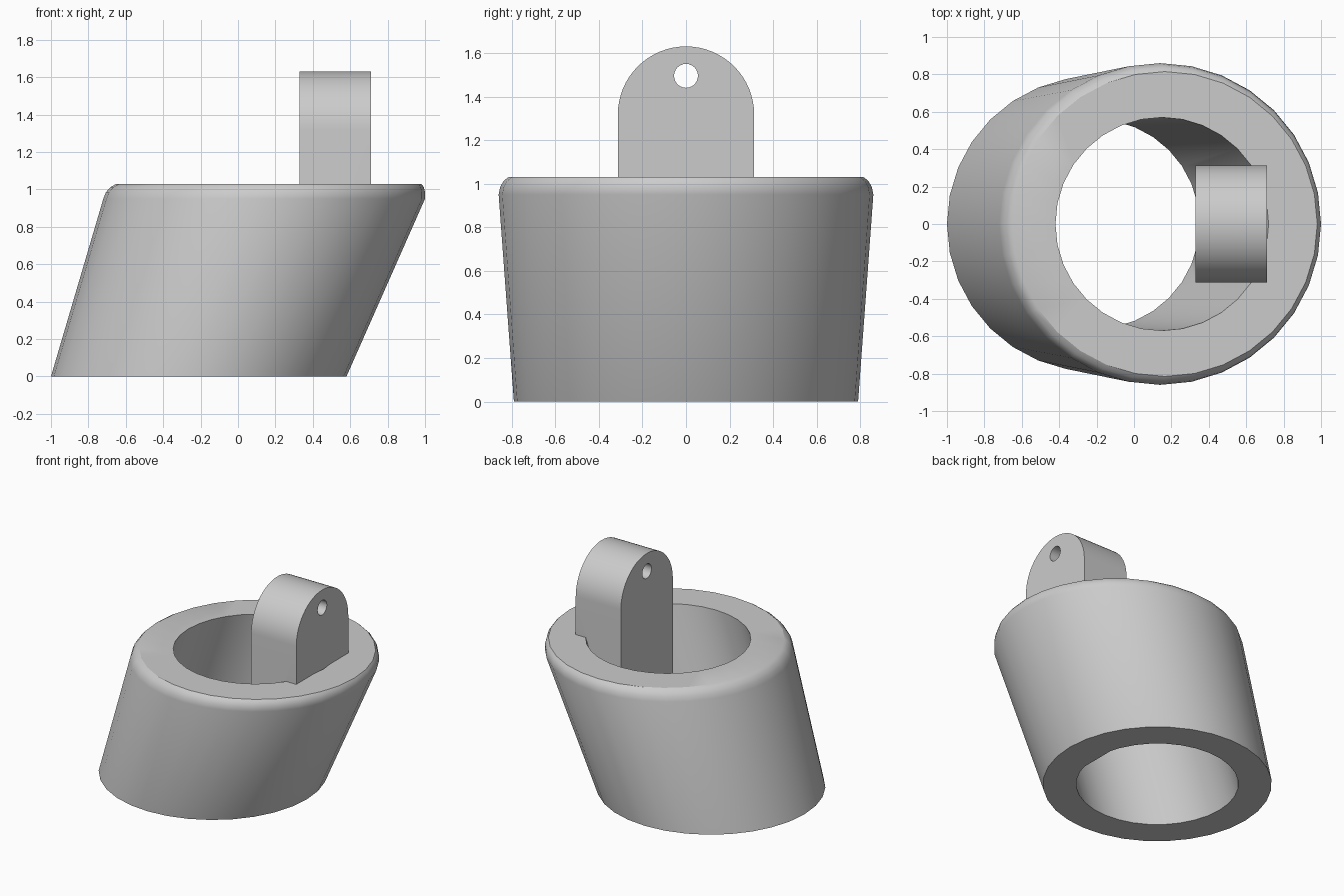
import bpy
import bmesh
from math import sin, cos, pi

cube = bpy.data.objects.get("Cube")
if cube:
    bpy.data.objects.remove(cube, do_unlink=True)

grey = bpy.data.materials.new("plain_grey")
grey.use_nodes = True
COLOUR = (0.6, 0.6, 0.6, 1)
grey.diffuse_color = COLOUR
grey.node_tree.nodes["Principled BSDF"].inputs["Base Color"].default_value = COLOUR

SIDES = 32


def make_object(name, bm):
    bmesh.ops.recalc_face_normals(bm, faces=bm.faces)
    mesh = bpy.data.meshes.new(name)
    bm.to_mesh(mesh)
    bm.free()
    mesh.materials.append(grey)
    obj = bpy.data.objects.new(name, mesh)
    bpy.context.collection.objects.link(obj)
    return obj


def prism(name, outline, x0, x1):
    """Extrude a (y, z) outline along x."""
    bm = bmesh.new()
    face = bm.faces.new([bm.verts.new((x0, y, z)) for y, z in outline])
    moved = bmesh.ops.extrude_face_region(bm, geom=[face])["geom"]
    bmesh.ops.translate(bm, vec=(x1 - x0, 0, 0),
                        verts=[v for v in moved if isinstance(v, bmesh.types.BMVert)])
    return make_object(name, bm)


def boolean(obj, other, operation):
    mod = obj.modifiers.new(operation.lower(), 'BOOLEAN')
    mod.operation = operation
    mod.solver = 'EXACT'
    mod.object = other
    bpy.context.view_layer.objects.active = obj
    bpy.ops.object.modifier_apply(modifier=mod.name)
    bpy.data.objects.remove(other, do_unlink=True)


# Leaning sleeve: rings of (centre x, radius, z), outside up, then bore down
rings = [(-0.21, 0.79, 0), (0.14, 0.86, 0.95), (0.147, 0.853, 0.985),
         (0.156, 0.837, 1.013), (0.165, 0.815, 1.03),
         (0.15, 0.57, 1.03), (-0.21, 0.56, 0)]
bm = bmesh.new()
loops = [[bm.verts.new((cx + r * cos(2 * pi * i / SIDES), r * sin(2 * pi * i / SIDES), z))
          for i in range(SIDES)] for cx, r, z in rings]
for a, b in zip(loops, loops[1:] + loops[:1]):
    for i in range(SIDES):
        j = (i + 1) % SIDES
        bm.faces.new((a[i], a[j], b[j], b[i]))
sleeve = make_object("leaning_sleeve", bm)

# Round-topped lug, running down the bore to the base
R, ARCH_Z = 0.313, 1.317
outline = [(-R, 0), (R, 0)] + [(R * cos(pi * i / 32), ARCH_Z + R * sin(pi * i / 32))
                               for i in range(33)]
lug = prism("lug", outline, 0.33, 0.71)
# Slope the buried foot so it stays inside the sleeve wall
bm = bmesh.new()
bm.from_mesh(lug.data)
bmesh.ops.bisect_plane(bm, geom=bm.verts[:] + bm.edges[:] + bm.faces[:],
                       plane_co=(0.45, 0, 0), plane_no=(0.55, 0, -0.26), clear_outer=True)
bmesh.ops.holes_fill(bm, edges=[e for e in bm.edges if e.is_boundary])
bmesh.ops.recalc_face_normals(bm, faces=bm.faces)
bm.to_mesh(lug.data)
bm.free()

# Pin hole through the lug
hole = prism("pin_hole_cutter", [(0.055 * cos(2 * pi * i / 24), 1.495 + 0.055 * sin(2 * pi * i / 24))
                                 for i in range(24)], 0.2, 0.9)
hole.hide_render = True
boolean(lug, hole, 'DIFFERENCE')
boolean(sleeve, lug, 'UNION')
sleeve.name = "leaning_sleeve_with_lug"

bpy.ops.object.select_all(action='DESELECT')
sleeve.select_set(True)
bpy.context.view_layer.objects.active = sleeve
bpy.ops.object.shade_smooth_by_angle(angle=pi / 6)
